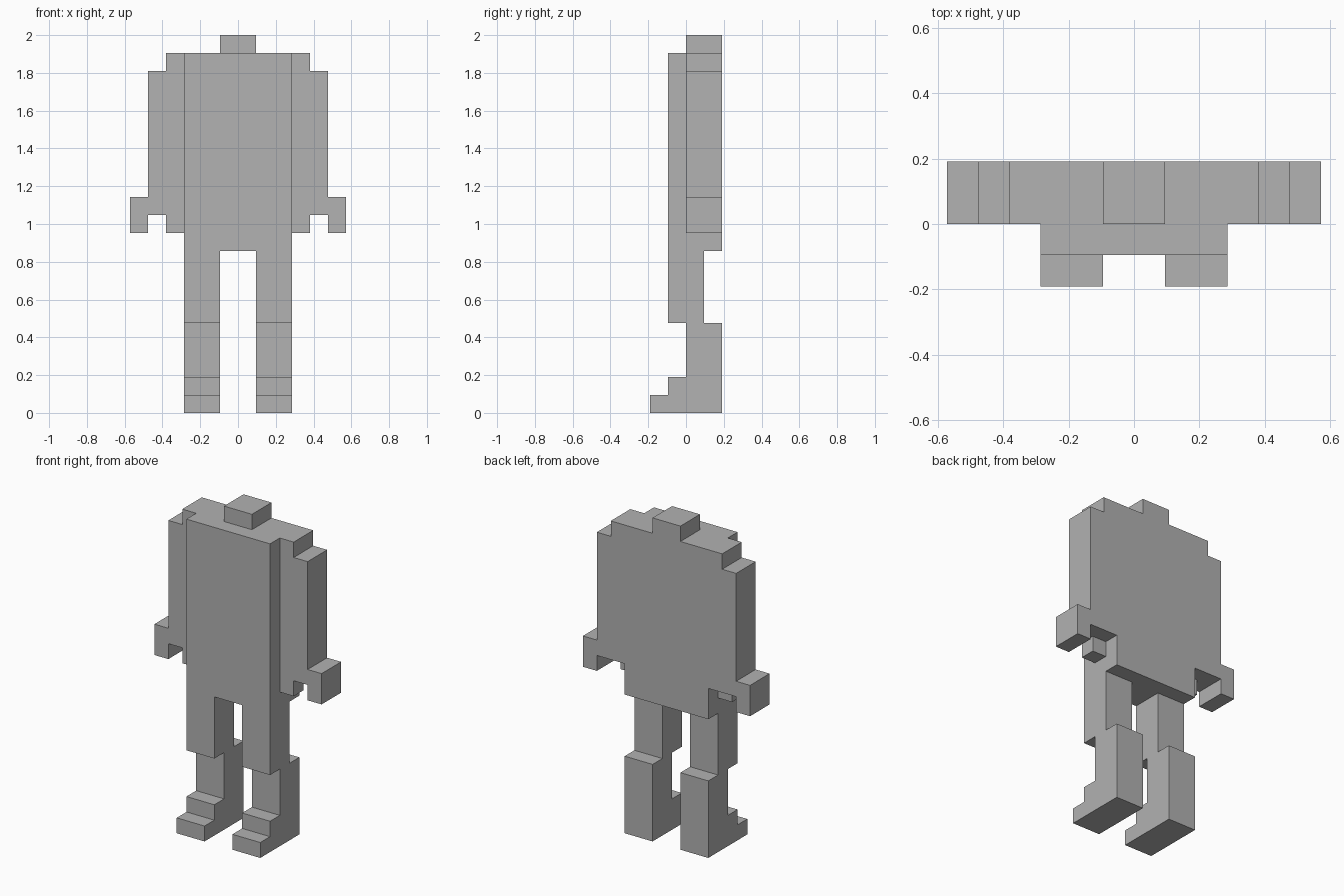
import bpy
import bmesh

U = 2 / 21  # one block of the figure

if "Cube" in bpy.data.objects:
    bpy.data.objects.remove(bpy.data.objects["Cube"], do_unlink=True)

grey = bpy.data.materials.new("plain_grey")
grey.use_nodes = True
colour = (0.445, 0.445, 0.445, 1)
grey.diffuse_color = colour
for node in grey.node_tree.nodes:
    if node.type == "BSDF_PRINCIPLED":
        node.inputs["Base Color"].default_value = colour


def prism(name, outline, axis, start, end, mirror=False):
    """Extrude an outline, given in blocks, along x or y; optionally flip it to -x."""
    bm = bmesh.new()
    side = -1 if mirror else 1

    def place(a, b, depth):
        x, y = (depth, a) if axis == "x" else (a, depth)
        return (side * x * U, y * U, b * U)

    base = bm.faces.new([bm.verts.new(place(a, b, start)) for a, b in outline])
    moved = bmesh.ops.extrude_face_region(bm, geom=[base], use_keep_orig=True)
    shift = [p - q for p, q in zip(place(0, 0, end), place(0, 0, start))]
    verts = [v for v in moved["geom"] if isinstance(v, bmesh.types.BMVert)]
    bmesh.ops.translate(bm, verts=verts, vec=shift)
    bmesh.ops.recalc_face_normals(bm, faces=bm.faces[:])
    mesh = bpy.data.meshes.new(name)
    bm.to_mesh(mesh)
    bm.free()
    mesh.materials.append(grey)
    obj = bpy.data.objects.new(name, mesh)
    bpy.context.collection.objects.link(obj)


def rect(a0, a1, b0, b1):
    return [(a0, b0), (a1, b0), (a1, b1), (a0, b1)]


# Torso slab and the small head on top
prism("torso", rect(-3, 3, 9, 20), "y", -1, 2)
prism("head", rect(-1, 1, 20, 21), "y", 0, 2)

# Front outline of shoulder, arm and hand
arm = [(3, 11), (5, 11), (5, 10), (6, 10), (6, 12), (5, 12),
       (5, 19), (4, 19), (4, 20), (3, 20)]

# Side outline of thigh, set-back shin and stepped foot
leg = [(-2, 0), (2, 0), (2, 5), (1, 5), (1, 9), (-1, 9),
       (-1, 5), (0, 5), (0, 2), (-1, 2), (-1, 1), (-2, 1)]

for label, flip in (("left", False), ("right", True)):
    prism(label + "_arm", arm, "y", 0, 2, flip)
    prism(label + "_thumb", rect(3, 4, 10, 11), "y", 0, 1, flip)
    prism(label + "_leg", leg, "x", 1, 3, flip)
